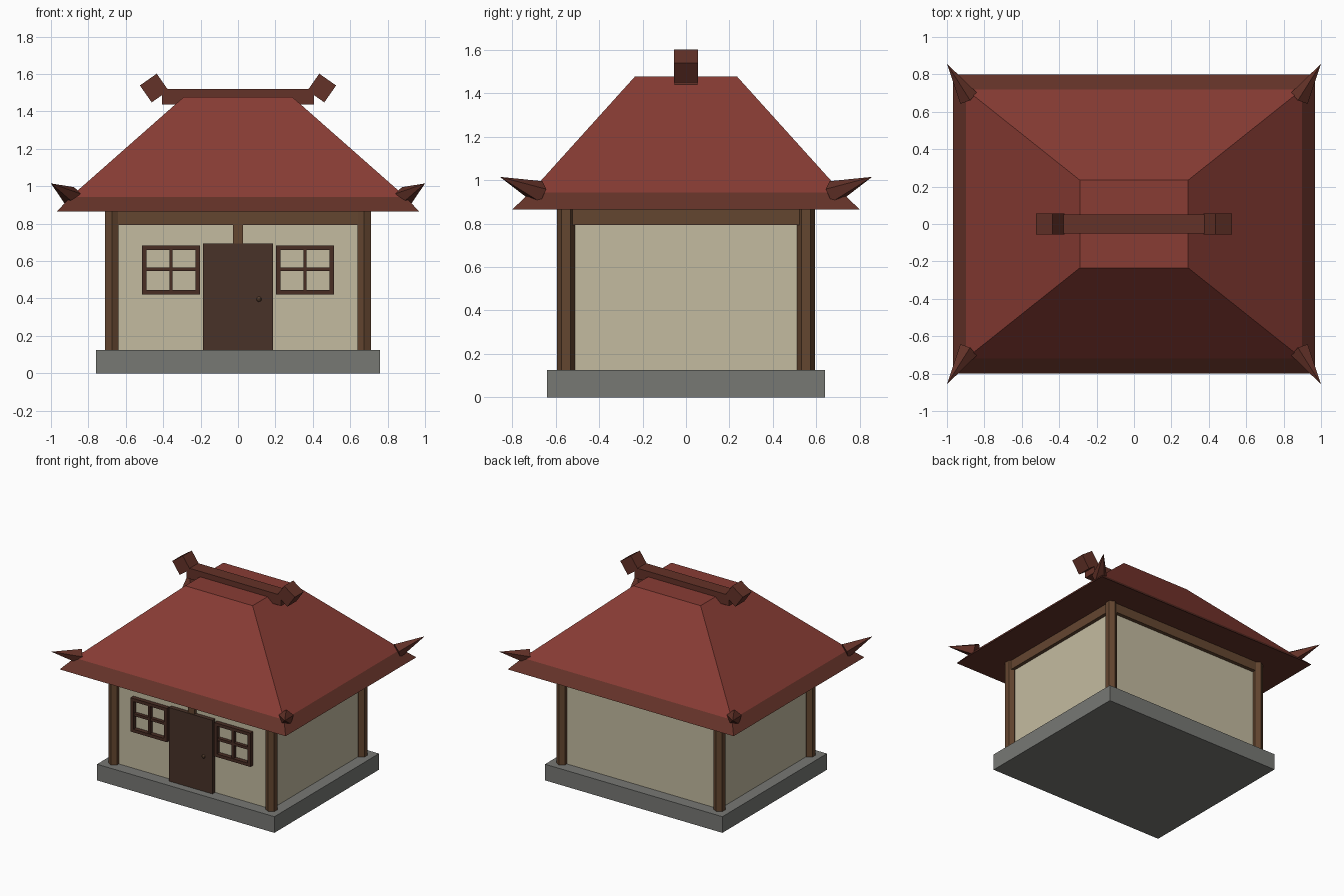
import bpy, bmesh, math
from mathutils import Vector, Matrix

if "Cube" in bpy.data.objects:
    bpy.data.objects.remove(bpy.data.objects["Cube"])


def material(name, r, g, b):
    lin = [((c / 255 + 0.055) / 1.055) ** 2.4 for c in (r, g, b)]
    m = bpy.data.materials.new(name)
    m.diffuse_color = (*lin, 1)
    m.use_nodes = True
    m.node_tree.nodes["Principled BSDF"].inputs["Base Color"].default_value = m.diffuse_color
    return m


STONE = material("grey stone", 119, 120, 116)
PLASTER = material("cream plaster", 196, 187, 160)
WOOD = material("brown timber", 100, 70, 48)
DOOR = material("dark door wood", 72, 50, 40)
FRAME = material("window wood", 72, 45, 36)
TILE = material("red roof", 136, 60, 52)
TRIM = material("dark red trim", 100, 50, 40)
KNOB = material("knob brown", 96, 70, 52)


def finish(name, bm, *mats):
    bmesh.ops.recalc_face_normals(bm, faces=bm.faces)
    me = bpy.data.meshes.new(name)
    bm.to_mesh(me)
    bm.free()
    for m in mats:
        me.materials.append(m)
    ob = bpy.data.objects.new(name, me)
    bpy.context.collection.objects.link(ob)
    return ob


def add_box(bm, lo, hi, rot=None):
    lo, hi = Vector(lo), Vector(hi)
    m = Matrix.Translation((lo + hi) / 2) @ (rot or Matrix()) @ Matrix.Diagonal((*(hi - lo), 1))
    bmesh.ops.create_cube(bm, size=1, matrix=m)


def box(name, lo, hi, mat, rot=None):
    bm = bmesh.new()
    add_box(bm, lo, hi, rot)
    return finish(name, bm, mat)


def mirror(ob, x=True, y=False):
    mod = ob.modifiers.new("mirror", 'MIRROR')
    mod.use_axis = (x, y, False)
    return ob


# Plinth and walls
box("stone_base", (-0.76, -0.64, 0), (0.76, 0.64, 0.125), STONE)
box("walls", (-0.67, -0.548, 0.12), (0.67, 0.548, 0.868), PLASTER)

# Hexagonal corner posts
bm = bmesh.new()
bmesh.ops.create_cone(bm, cap_ends=True, segments=6, radius1=0.042, radius2=0.042, depth=0.75,
                      matrix=Matrix.Translation((0.674, 0.552, 0.495)) @ Matrix.Rotation(math.pi / 2, 4, 'Z'))
# put two hexagon corners on the y axis whatever the primitive's start angle
c = Vector((0.674, 0.552, 0))
for i, v in enumerate(bm.verts):
    a = math.atan2(v.co.y - c.y, v.co.x - c.x)
    a = math.radians(30 + 60 * math.floor(math.degrees(a) / 60 + 0.01))
    v.co.x, v.co.y = c.x + 0.042 * math.cos(a), c.y + 0.042 * math.sin(a)
mirror(finish("corner_posts", bm, WOOD), True, True)

# Beams under the eaves and short stud over the door
mirror(box("long_beams", (-0.67, 0.52, 0.793), (0.67, 0.576, 0.868), WOOD), False, True)
mirror(box("side_beams", (0.64, -0.55, 0.793), (0.696, 0.55, 0.868), WOOD))
box("door_stud", (-0.027, -0.574, 0.69), (0.027, -0.54, 0.80), WOOD)

# Door and knob
box("door", (-0.187, -0.58, 0.125), (0.187, -0.54, 0.695), DOOR)
bm = bmesh.new()
bmesh.ops.create_uvsphere(bm, u_segments=8, v_segments=6, radius=0.014,
                          matrix=Matrix.Translation((0.112, -0.581, 0.396)))
finish("door_knob", bm, KNOB)

# Window frames with cross bars
bm = bmesh.new()
x0, x1, z0, z1, t = 0.203, 0.513, 0.422, 0.684, 0.024
for x in (x0, x1 - t):
    add_box(bm, (x, -0.582, z0), (x + t, -0.54, z1))
for z in (z0, z1 - t):
    add_box(bm, (x0 + t, -0.582, z), (x1 - t, -0.54, z + t))
add_box(bm, (0.349, -0.576, z0 + t), (0.367, -0.54, z1 - t))
add_box(bm, (x0 + t, -0.575, 0.546), (x1 - t, -0.54, 0.566))
mirror(finish("window_frames", bm, FRAME))

# Hipped roof: stacked rectangles, the flared eave band and underside in trim colour
bm = bmesh.new()
rings = [[bm.verts.new((sx * w, sy * d, z)) for sx, sy in ((-1, -1), (1, -1), (1, 1), (-1, 1))]
         for w, d, z in ((0.968, 0.80, 0.865), (0.897, 0.718, 0.942), (0.289, 0.234, 1.478))]
bm.faces.new(rings[0]).material_index = 1
bm.faces.new(rings[2])
for k in range(2):
    for i in range(4):
        j = (i + 1) % 4
        f = bm.faces.new((rings[k][i], rings[k][j], rings[k + 1][j], rings[k + 1][i]))
        f.material_index = 1 - k
finish("roof", bm, TILE, TRIM)

# Ridge beam with tilted end blocks
box("ridge_beam", (-0.407, -0.052, 1.438), (0.407, 0.052, 1.52), TRIM)
mirror(box("ridge_ends", (0.393, -0.055, 1.470), (0.503, 0.055, 1.580), TRIM,
           Matrix.Rotation(math.radians(35), 4, 'Y')))

# Upturned corner horns
base, tip = Vector((0.886, 0.676, 0.942)), Vector((1.0, 0.857, 1.015))
axis = tip - base
bm = bmesh.new()
bmesh.ops.create_cone(bm, cap_ends=True, segments=5, radius1=0.056, radius2=0, depth=axis.length,
                      matrix=Matrix.Translation((base + tip) / 2) @ axis.to_track_quat('Z', 'Y').to_matrix().to_4x4())
bmesh.ops.remove_doubles(bm, verts=bm.verts, dist=0.0005)
mirror(finish("corner_horns", bm, TRIM), True, True)
